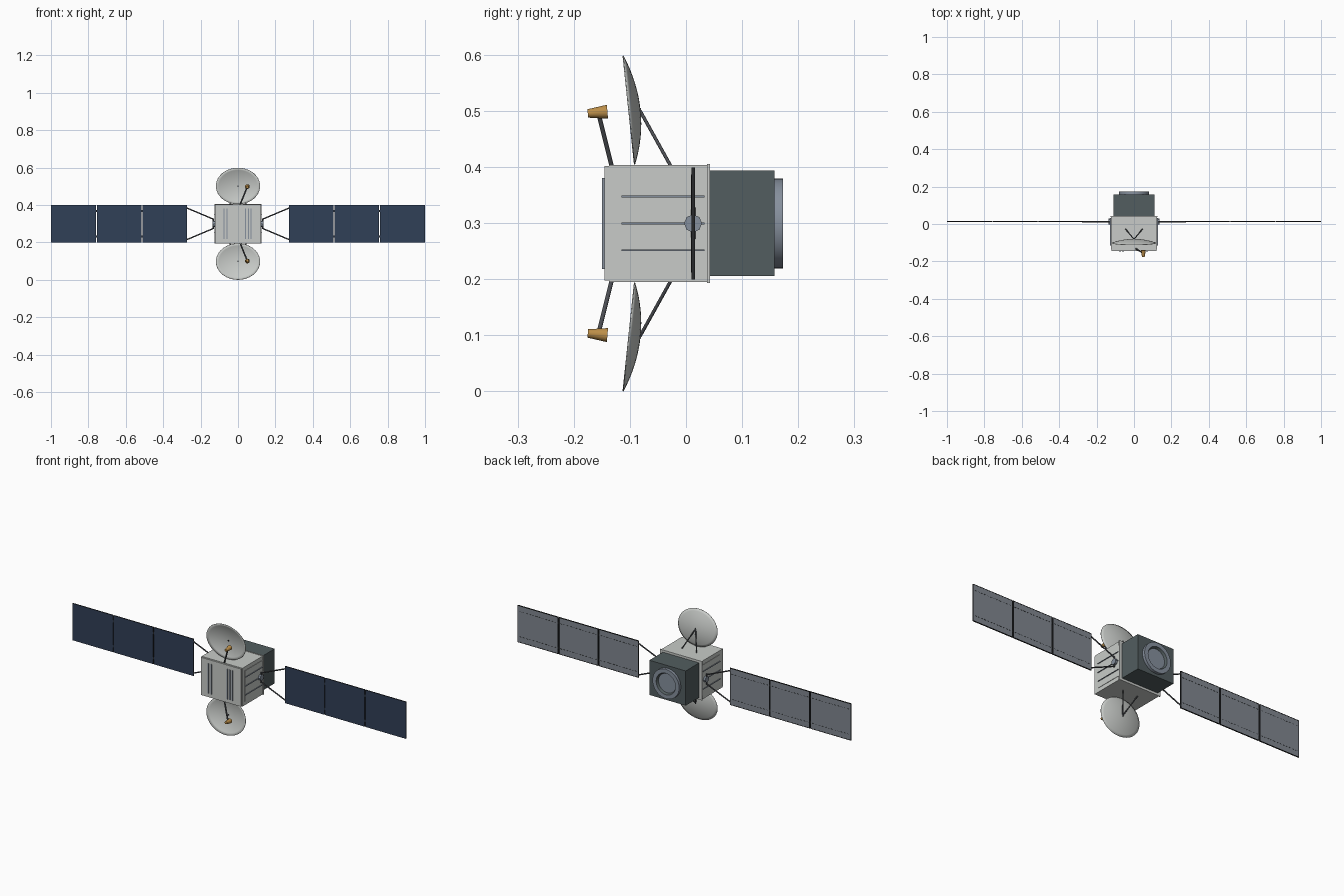
import bpy, bmesh, math
from mathutils import Vector

cube = bpy.data.objects.get("Cube")
if cube:
    bpy.data.objects.remove(cube, do_unlink=True)

C = 0.299      # height of the symmetry plane
WING_Y = 0.0125


def material(name, r, g, b):
    m = bpy.data.materials.new(name)
    m.use_nodes = True
    m.diffuse_color = (r, g, b, 1)
    node = next(n for n in m.node_tree.nodes if n.type == 'BSDF_PRINCIPLED')
    node.inputs["Base Color"].default_value = (r, g, b, 1)
    return m


HULL = material("pale grey hull", 0.58, 0.6, 0.58)
DARK = material("dark slate", 0.085, 0.11, 0.115)
BLUE = material("solar blue", 0.03, 0.05, 0.095)
BACK = material("panel grey", 0.22, 0.245, 0.28)
FRAME = material("frame black", 0.02, 0.022, 0.024)
STRUT = material("strut grey", 0.07, 0.075, 0.085)
FIN = material("blue grey metal", 0.24, 0.28, 0.34)
GOLD = material("gold", 0.5, 0.27, 0.065)


def finish(name, bm, mats, smooth=False):
    bmesh.ops.recalc_face_normals(bm, faces=bm.faces)
    mesh = bpy.data.meshes.new(name)
    bm.to_mesh(mesh)
    bm.free()
    for m in mats:
        mesh.materials.append(m)
    ob = bpy.data.objects.new(name, mesh)
    bpy.context.collection.objects.link(ob)
    if smooth:
        bpy.ops.object.select_all(action='DESELECT')
        ob.select_set(True)
        bpy.context.view_layer.objects.active = ob
        bpy.ops.object.shade_smooth_by_angle(angle=math.radians(40))
    return ob


def add_box(bm, x, y, z):
    """Box from (low, high) ranges; z is measured from the symmetry plane."""
    vs = bmesh.ops.create_cube(bm, size=1)["verts"]
    for v in vs:
        v.co = [r[0] + (c + 0.5) * (r[1] - r[0])
                for c, r in zip(v.co, (x, y, (z[0] + C, z[1] + C)))]


def boxes(name, mat, items):
    bm = bmesh.new()
    for item in items:
        add_box(bm, *item)
    return finish(name, bm, [mat])


def mid(c, half):
    return (c - half, c + half)


def rod(name, mat, a, b, r1, r2=None, sides=10):
    """Straight round bar between two points, z from the symmetry plane."""
    a, b = (Vector((p[0], p[1], p[2] + C)) for p in (a, b))
    bm = bmesh.new()
    bmesh.ops.create_cone(bm, cap_ends=True, segments=sides, radius1=r1,
                          radius2=r1 if r2 is None else r2, depth=(b - a).length)
    turn = (b - a).to_track_quat('Z', 'Y')
    for v in bm.verts:
        v.co = turn @ v.co + (a + b) / 2
    return finish(name, bm, [mat], smooth=sides > 8)


def lathe(name, mats, profile, segments, slot):
    """Spin (radius, y) points round the y axis; slot(i) gives each band's material."""
    bm = bmesh.new()
    rings = []
    for r, y in profile:
        rings.append([bm.verts.new((r * math.cos(t), y, C + r * math.sin(t)))
                      for t in (math.tau * k / segments for k in range(segments))])
    for i in range(len(rings) - 1):
        for k in range(segments):
            n = (k + 1) % segments
            f = bm.faces.new((rings[i][k], rings[i][n], rings[i + 1][n], rings[i + 1][k]))
            f.material_index = slot(i)
    bm.faces.new(rings[0])
    bm.faces.new(rings[-1]).material_index = slot(len(rings) - 1)
    return finish(name, bm, mats, smooth=True)


# Central body, front slab and rear flange
boxes("body", HULL, [(mid(0, 0.122), (-0.137, 0.037), mid(0, 0.104))])
boxes("front_slab", HULL, [(mid(0, 0.12), (-0.145, -0.137), mid(0, 0.102))])
boxes("rear_flange", HULL, [(mid(0, 0.126), (0.037, 0.043), mid(0, 0.106))])
boxes("rear_module", DARK, [(mid(0, 0.109), (0.043, 0.158), mid(0, 0.094))])

# Rear engine ring with a recessed centre
lathe("engine_ring", [FIN, DARK],
      [(0.08, 0.156), (0.08, 0.173), (0.058, 0.173), (0.052, 0.161), (0.04, 0.161)],
      40, lambda i: 1 if i == 2 else 0)

# Vertical fins on the front
boxes("front_fins", FIN, [(mid(x, 0.0025), (-0.15, -0.144), mid(0, 0.081))
                          for x in (-0.075, -0.058, 0.04, 0.055, 0.07)])

# Side radiators: raised plate with horizontal fins, and wing hub
for s, side in ((1, "left"), (-1, "right")):
    def out(a, b):
        return tuple(sorted((s * a, s * b)))
    boxes(side + "_radiator", HULL, [(out(0.12, 0.124), (-0.117, 0.035), mid(0, 0.083))])
    boxes(side + "_radiator_fins", FIN,
          [(out(0.123, 0.128), (-0.115, 0.033), mid(z, 0.0015)) for z in (-0.048, 0, 0.048)])
    rod(side + "_hub", FIN, (s * 0.12, WING_Y, 0), (s * 0.136, WING_Y, 0), 0.016, sides=8)

    # Wing yoke
    for u in (1, -1):
        rod(side + "_yoke_arm", STRUT, (s * 0.132, WING_Y, u * 0.025),
            (s * 0.277, WING_Y, u * 0.086), 0.0035)
    rod(side + "_yoke_bar", STRUT, (s * 0.132, WING_Y, -0.028),
        (s * 0.132, WING_Y, 0.028), 0.004)

    # Three solar panels: blue front, grey back, dark edges
    pitch = (1 - 0.274) / 3
    for i in range(3):
        a = 0.274 + i * pitch
        b = a + pitch - (0.005 if i < 2 else 0)
        bm = bmesh.new()
        add_box(bm, out(a, b), mid(WING_Y, 0.0025), mid(0, 0.1))
        bm.normal_update()
        for f in bm.faces:
            f.material_index = 0 if f.normal.y < -0.5 else 1 if f.normal.y > 0.5 else 2
        finish(f"{side}_solar_panel", bm, [BLUE, BACK, FRAME])

        # Thin border and dashed rows on the back
        y = (WING_Y + 0.002, WING_Y + 0.0032)
        trim = [(out(a, b), y, mid(z, 0.0015)) for z in (-0.0985, 0.0985)]
        trim += [(out(x, x + 0.003), y, mid(0, 0.1)) for x in (a, b - 0.003)]
        trim += [(out(a + 0.01 + k * 0.019, a + 0.021 + k * 0.019), y, mid(z, 0.001))
                 for k in range(12) for z in (-0.068, 0.068)]
        boxes(side + "_panel_trim", FRAME, trim)
        if i < 2:
            boxes(side + "_panel_hinges", FRAME,
                  [(out(b - 0.001, b + 0.006), mid(WING_Y, 0.002), mid(z, 0.006))
                   for z in (-0.068, 0.068)])

# Upper and lower dishes with supports and feed horns
for s, end in ((1, "upper"), (-1, "lower")):
    bm = bmesh.new()
    segments, steps = 48, 8
    rings = []
    for j in range(1, steps + 1):
        t = j / steps
        ring = []
        for k in range(segments):
            ang = math.tau * k / segments
            v = 0.097 * t * math.sin(ang)
            ring.append(bm.verts.new((0.118 * t * math.cos(ang),
                                      -0.102 - 0.105 * v + 0.02 * (1 - t * t),
                                      C + s * (0.202 + v))))
        rings.append(ring)
    centre = bm.verts.new((0, -0.082, C + s * 0.202))
    for k in range(segments):
        n = (k + 1) % segments
        bm.faces.new((centre, rings[0][k], rings[0][n]))
        for p, q in zip(rings, rings[1:]):
            bm.faces.new((p[k], q[k], q[n], p[n]))
    dish = finish(end + "_dish", bm, [HULL], smooth=True)
    shell = dish.modifiers.new("thickness", 'SOLIDIFY')
    shell.thickness = 0.002
    shell.offset = 0

    for x in (-0.045, 0.045):
        rod(end + "_dish_strut", STRUT, (x, -0.027, s * 0.102), (0, -0.082, s * 0.201), 0.003)
    rod(end + "_dish_pin", FRAME, (0, -0.08, s * 0.202), (0, -0.0855, s * 0.202), 0.0035)
    rod(end + "_feed_arm", STRUT, (0.01, -0.132, s * 0.1), (0.049, -0.156, s * 0.196), 0.004)
    rod(end + "_feed_horn", GOLD, (0.05, -0.175, s * 0.196), (0.05, -0.14, s * 0.199),
        0.0075, 0.0125, 20)
